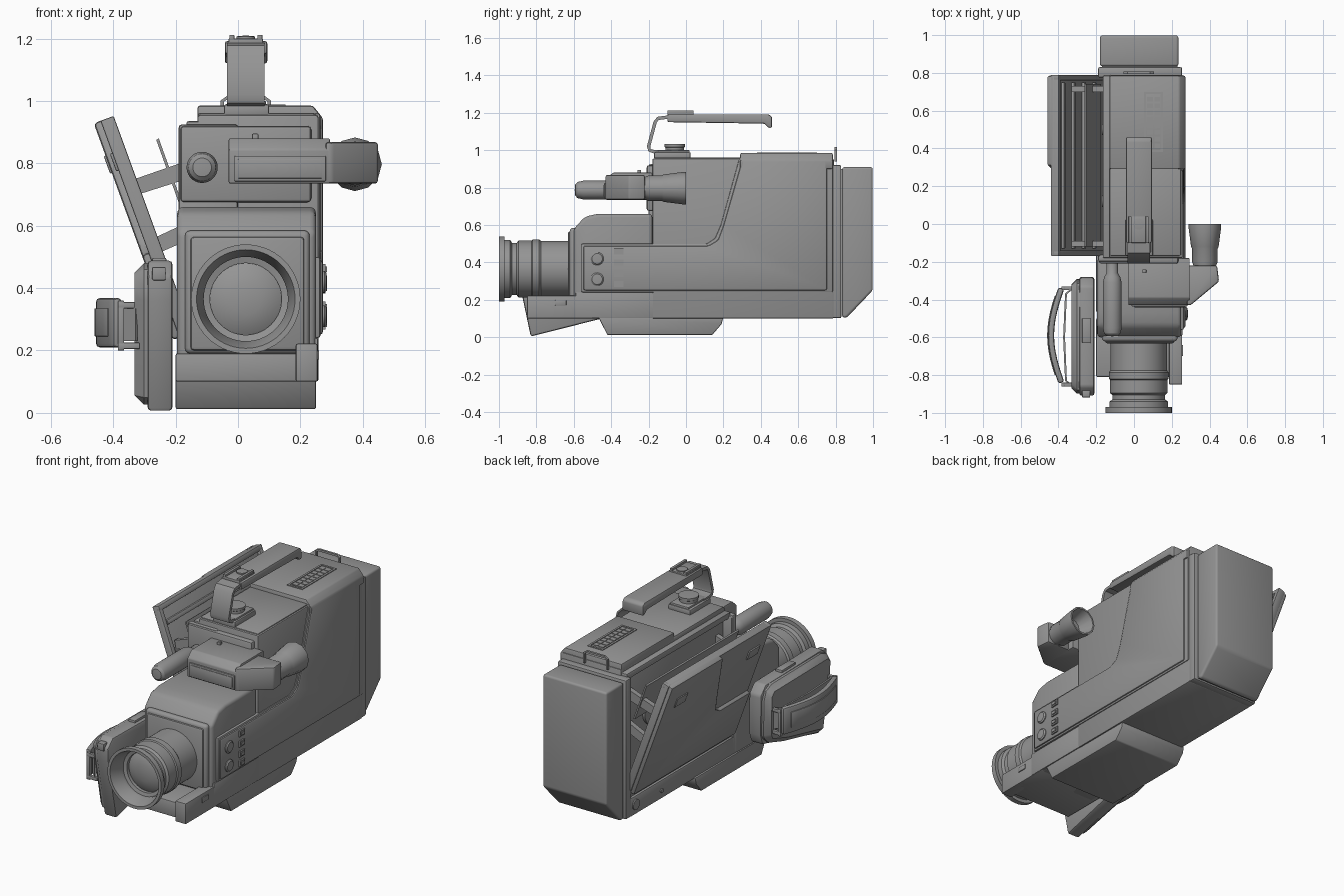
import bpy, bmesh, math
from mathutils import Vector

TILT = math.radians(-20)
HINGE = (-0.125, 0, 0.2)
GREY = bpy.data.materials.new("dark_plastic")
GREY.diffuse_color = (0.3, 0.3, 0.3, 1)


def finish(name, bm, bevel=0, seg=2, tilt=False):
    bmesh.ops.recalc_face_normals(bm, faces=bm.faces)
    if bevel:
        es = [e for e in bm.edges if len(e.link_faces) == 2 and e.calc_face_angle() > 0.5]
        bmesh.ops.bevel(bm, geom=es, offset=bevel, segments=seg, profile=0.5,
                        affect='EDGES', clamp_overlap=True)
    me = bpy.data.meshes.new(name)
    bm.to_mesh(me)
    bm.free()
    me.materials.append(GREY)
    ob = bpy.data.objects.new(name, me)
    bpy.context.collection.objects.link(ob)
    bpy.ops.object.select_all(action='DESELECT')
    ob.select_set(True)
    bpy.context.view_layer.objects.active = ob
    bpy.ops.object.shade_smooth_by_angle(angle=math.radians(32))
    if tilt:
        ob.rotation_euler = (0, TILT, 0)
        ob.location = HINGE
    return ob


def prism(name, axis, pts, a, b, bevel=0, seg=2, tilt=False):
    """Extrude a 2D outline from a to b along an axis."""
    put = {'x': lambda p, h: (h, p[0], p[1]),
           'y': lambda p, h: (p[0], h, p[1]),
           'z': lambda p, h: (p[0], p[1], h)}[axis]
    bm = bmesh.new()
    lo = [bm.verts.new(put(p, a)) for p in pts]
    hi = [bm.verts.new(put(p, b)) for p in pts]
    bm.faces.new(lo)
    bm.faces.new(hi[::-1])
    for i in range(len(pts)):
        j = (i + 1) % len(pts)
        bm.faces.new((lo[i], lo[j], hi[j], hi[i]))
    return finish(name, bm, bevel, seg, tilt)


def box(name, x0, x1, y0, y1, z0, z1, bevel=0, seg=2, tilt=False):
    return prism(name, 'z', [(x0, y0), (x1, y0), (x1, y1), (x0, y1)], z0, z1, bevel, seg, tilt)


def lathe(name, prof, c, axis='y', n=40):
    """Spin (radius, height) points round an axis through c."""
    put = {'x': lambda u, v, h: (h, c[0] + u, c[1] + v),
           'y': lambda u, v, h: (c[0] + u, h, c[1] + v),
           'z': lambda u, v, h: (c[0] + u, c[1] + v, h)}[axis]
    bm = bmesh.new()
    rings = []
    for r, h in prof:
        k = n if r > 0 else 1
        rings.append([bm.verts.new(put(r * math.cos(2 * math.pi * i / n),
                                       r * math.sin(2 * math.pi * i / n), h)) for i in range(k)])
    for p, q in zip(rings, rings[1:]):
        for i in range(n):
            vs = [p[i % len(p)], p[(i + 1) % len(p)], q[(i + 1) % len(q)], q[i % len(q)]]
            bm.faces.new(list(dict.fromkeys(vs)))
    return finish(name, bm)


def ribbon(name, axis, path, t, a, b, bevel=0):
    """A strip of thickness t following a 2D path."""
    P = [Vector(p) for p in path]
    left, right = [], []
    for i, p in enumerate(P):
        d = (P[min(i + 1, len(P) - 1)] - P[max(i - 1, 0)]).normalized()
        nrm = Vector((-d.y, d.x)) * t / 2
        left.append(p + nrm)
        right.append(p - nrm)
    return prism(name, axis, left + right[::-1], a, b, bevel)


# Main body with an open tape bay on the left
prism('body_core', 'x', [(-.18, .1), (.79, .1), (.79, .955), (-.18, .955)], -.13, .258, .008)
box('bay_floor', -.19, 0, -.18, .79, .1, .21, .01)
box('bay_front_wall', -.19, 0, -.2, -.165, .1, .925, .01)
box('bay_back_wall', -.19, .255, .775, .83, .102, .92, .008)
box('bay_roof_step', -.165, 0, -.18, .785, .9, .935, .006)
box('top_deck', -.13, .25, -.17, .3, .92, .962, .01)
prism('rear_top', 'y', [(-.13, .9), (.272, .9), (.272, .945), (.24, .985), (-.13, .985)], .29, .785, .008)

# Raised side panel with its sloping shoulder
prism('side_panel', 'x', [(-.55, .25), (.755, .25), (.755, .95), (.3, .95), (.2, .6), (.17, .52),
                          (.12, .49), (-.55, .49)], .2, .273, .012)
prism('side_panel_border', 'x', [(-.56, .24), (.785, .24), (.785, .96), (.285, .96), (.185, .6),
                                 (.155, .53), (.11, .5), (-.56, .5)], .2, .264, .008)

# Front housing and lens surround
prism('front_housing', 'x', [(-.6, .1), (-.18, .1), (-.18, .66), (-.47, .66), (-.54, .645), (-.6, .58)],
      -.195, .25, .02, 3)
box('front_lower_side', -.19, .256, -.59, -.17, .102, .24, .004)
box('lens_surround', -.17, .23, -.622, -.58, .19, .585, .018, 3)
box('lens_plate', -.153, .213, -.632, -.6, .2, .565, .012)
box('front_ledge', -.2, .25, -.81, -.5, .1, .19, .006)
box('front_ledge_corner', .185, .255, -.85, -.5, .1, .222, .006)
box('ledge_switch', .25, .26, -.7, -.64, .17, .2, .003)
prism('base_plate', 'x', [(-.47, .11), (-.42, .012), (.14, .012), (.19, .07), (.2, .11)], -.2, .25, .006)

# Lens barrel, hood and glass
lathe('lens', [(.15, -.58), (.15, -.775), (.158, -.785), (.158, -.82), (.152, -.825), (.152, -.895),
               (.14, -.905), (.14, -.93), (.155, -.94), (.155, -.97), (.175, -.97), (.175, -1),
               (.158, -1), (.135, -.93), (.135, -.91), (.115, -.905), (.115, -.885)], (.025, .365), n=56)
lathe('lens_glass', [(.116, -.885), (.09, -.9), (.05, -.91), (0, -.914)], (.025, .365), n=56)

# Side controls
for i, z in enumerate((.42, .31)):
    lathe(f'round_button_{i}', [(.035, .26), (.035, .278), (.028, .284), (0, .286)], (-.475, z), 'x', 24)
for i, z in enumerate((.46, .4, .34, .285)):
    box(f'key_frame_{i}', .26, .281, -.385, -.335, z - .017, z + .017)
    box(f'key_{i}', .27, .286, -.375, -.345, z - .009, z + .009)

# Battery at the back
prism('battery', 'x', [(.835, .105), (.86, .105), (.998, .25), (.998, .91), (.835, .91)], -.18, .235, .018, 3)
box('battery_seam', -.17, .23, .78, .85, .112, .9)
ribbon('battery_latch', 'y', [(-.05, .94), (-.05, 1.0), (-.035, 1.01), (.085, 1.01), (.1, 1.0), (.1, .94)],
       .012, .795, .808)

# Vent panel on top
for s in (-1, 1):
    box('vent_side', .1025 + s * .044 - .006, .1025 + s * .044 + .006, .38, .7, .97, .989)
    box('vent_end', .0525, .1525, .54 + s * .154 - .006, .54 + s * .154 + .006, .97, .989)
for i in range(8):
    y = .415 + i * .035
    box(f'vent_slat_{i}', .07, .1, y - .012, y + .012, .97, .988)
    box(f'vent_key_{i}', .108, .137, y - .012, y + .012, .97, .988)

# Viewfinder bridge, elbow and eyecup
box('bridge_mount', -.185, .235, -.21, -.16, .675, .92, .012)
prism('viewfinder', 'x', [(-.43, .735), (-.18, .735), (-.18, .88), (-.39, .88), (-.43, .845)], -.03, .295, .006)
box('viewfinder_window', -.012, .282, -.438, -.42, .742, .824, .004)
box('viewfinder_window_inset', 0, .27, -.441, -.43, .752, .814, .002)
box('viewfinder_stud', .045, .065, -.26, -.24, .87, .895, .003)
prism('viewfinder_elbow', 'z', [(.28, -.43), (.3, -.43), (.45, -.305), (.44, -.22), (.28, -.22)], .735, .868, .012)
lathe('eyecup', [(0, -.3), (.06, -.3), (.06, -.22), (.068, -.2), (.068, -.13), (.073, -.12), (.086, -.02),
                 (.086, 0), (.076, 0), (.05, -.09), (0, -.09)], (.375, .797), n=12)

# Microphone
lathe('microphone', [(0, -.595), (.03, -.592), (.043, -.58), (.05, -.55), (.05, -.31), (.042, -.28),
                     (.03, -.26), (.03, -.18)], (-.115, .787), n=28)

# Carry handle with foot, knob and accessory shoe
box('handle_foot', -.045, .1, -.17, .025, .95, .99, .008)
box('handle_foot_top', -.03, .09, -.15, .02, .98, 1.0, .005)
ribbon('handle_strut', 'x', [(-.12, .99), (-.17, .992), (-.195, 1.0), (-.2, 1.02), (-.165, 1.15),
                             (-.15, 1.17), (-.09, 1.178)], .018, -.035, .085)
prism('handle_bar', 'x', [(-.1, 1.15), (.42, 1.142), (.44, 1.12), (.46, 1.12), (.46, 1.18),
                          (.44, 1.192), (-.1, 1.192)], -.042, .094, .008)
lathe('handle_knob', [(.05, .99), (.05, 1.015), (.055, 1.018), (.055, 1.032), (0, 1.034)], (.025, -.06), 'z', 20)
box('shoe_base', -.03, .08, -.1, .04, 1.18, 1.2, .003)
for s in (-1, 1):
    box('shoe_rail', .025 + s * .045 - .008, .025 + s * .045 + .008, -.1, .04, 1.195, 1.212, .002)
lathe('shoe_screw', [(.03, 1.19), (.03, 1.207), (0, 1.21)], (.025, 0), 'z', 20)

# Tilted tape door, in hinge space: slab, rim, raised panel, latch keys
box('door_slab', -.045, -.02, -.17, .79, 0, .80, .006, tilt=True)
for n, y0, y1, z0, z1 in (('front', -.17, -.14, 0, .8), ('rear', .76, .79, 0, .8),
                          ('top', -.17, .79, .77, .8), ('bottom', -.17, .79, 0, .03)):
    box('door_rim_' + n, -.045, 0, y0, y1, z0, z1, .005, tilt=True)
prism('door_panel', 'x', [(-.165, .06), (.785, .06), (.785, .8), (.31, .8), (.2, .46), (.17, .38),
                          (.12, .35), (-.165, .35)], -.068, -.03, .012, tilt=True)
for i, (y, t) in enumerate(((.64, .074), (-.06, .053))):
    box(f'door_key_{i}', -t, -.03, y - .05, y + .05, .63, .69, .004, tilt=True)
for i, u in enumerate((.2, .36, .52, .68)):
    box(f'door_rib_{i}', -.03, -.005, -.13, .75, u, u + .025, .004, tilt=True)
lathe('hinge_pin', [(0, -.197), (.03, -.197), (.03, -.15)], (.74, .16), 'x', 20)
lathe('hinge_screw', [(0, -.197), (.012, -.197), (.012, -.15)], (.5, .15), 'x', 16)

# Tape carrier inside the bay: tilted flap, arms and reels
prism('carrier_flap', 'y', [(-.262, .875), (-.254, .88), (-.175, .66), (-.185, .66)], -.12, .74)
for i, y in enumerate((-.12, .7)):
    for k, z in enumerate((.70, .53)):
        dx = .06 * k
        prism(f'carrier_arm_{i}{k}', 'y', [(-.32 + dx, z - k * .02), (-.1, z + .07 - k * .02),
                                           (-.1, z + .13 - k * .02), (-.33 + dx, z + .05 - k * .02)], y, y + .03)
for i, y in enumerate((.12, .5)):
    lathe(f'reel_{i}', [(.09, -.12), (.09, -.145), (.03, -.15), (.03, -.17), (0, -.17)], (y, .62), 'x', 24)

# Hand grip with a chamfered outer shell
prism('hand_grip', 'x', [(-.83, .004), (-.47, .095), (-.3, .14), (-.28, .2), (-.285, .43),
                         (-.33, .48), (-.86, .488), (-.91, .44), (-.905, .36)], -.29, -.21, .012)
prism('grip_outer', 'x', [(-.825, .02), (-.47, .1), (-.31, .15), (-.29, .2), (-.295, .43),
                          (-.335, .475), (-.855, .48), (-.9, .44), (-.895, .36)], -.332, -.24, .035, 1)
box('grip_switch', -.275, -.23, -.63, -.5, .47, .497, .004)
box('grip_front_button', -.275, -.232, -.918, -.88, .425, .468, .004)

# Hand strap: inner band, padded outer band and its loops
ribbon('strap_band', 'z', [(-.325, -.86), (-.36, -.83), (-.365, -.72), (-.37, -.6), (-.365, -.48),
                           (-.36, -.37), (-.325, -.34)], .01, .23, .35)
N = 12
wave = [math.sin(math.pi * i / N) for i in range(N + 1)]
arc = [(-.385 - .054 * s, -.84 + .5 * i / N) for i, s in enumerate(wave)]
ribbon('strap_pad', 'z', arc, .032, .21, .368, .012)
ribbon('strap_outer', 'z', [(x - .015, y) for x, y in arc[1:-1]], .012, .245, .335, .003)
for i, y in enumerate((-.85, -.34)):
    for z in (.205, .335):
        box(f'strap_loop_{i}', -.385, -.315, y - .01, y + .01, z, z + .02, .003)
    box(f'strap_buckle_{i}', -.385, -.365, y - .01, y + .01, .2, .36, .003)
